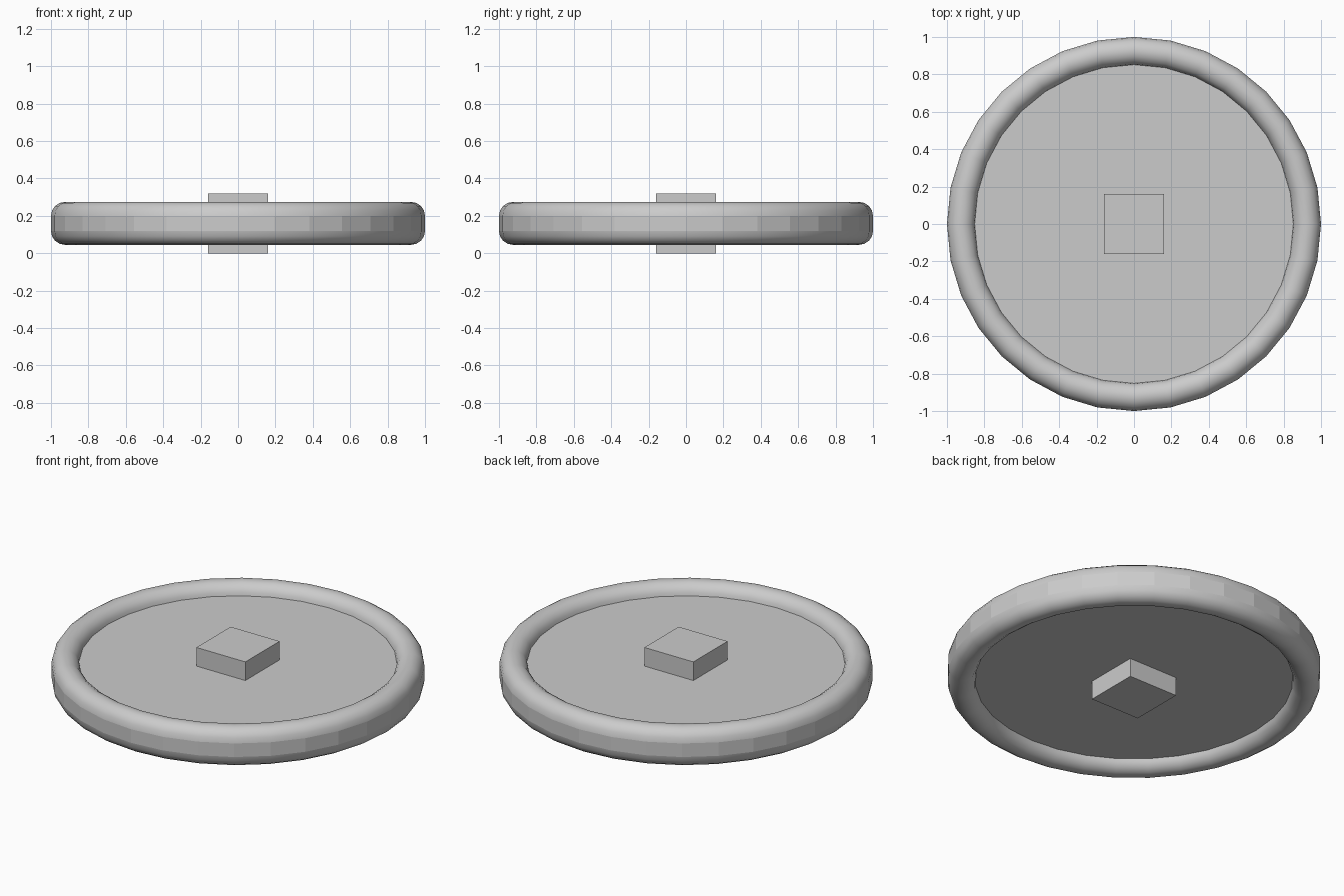
import bpy, bmesh
from math import sin, cos, pi
from mathutils import Vector

if "Cube" in bpy.data.objects:
    bpy.data.objects.remove(bpy.data.objects["Cube"])

SIDES = 32
MID = 0.16            # height of the wheel's middle plane


def new_object(name, bm):
    bmesh.ops.recalc_face_normals(bm, faces=bm.faces)
    mesh = bpy.data.meshes.new(name)
    bm.to_mesh(mesh)
    bm.free()
    obj = bpy.data.objects.new(name, mesh)
    bpy.context.collection.objects.link(obj)
    obj.location.z = MID
    return obj


# Rim: a pill-shaped section swept round 32 sides
def make_rim(centre=0.925, r=0.075, half_height=0.115, steps=8):
    bm = bmesh.new()
    flat = half_height - r
    arc = [i * pi / steps for i in range(steps + 1)]
    profile = [(centre + r * cos(a), flat + r * sin(a)) for a in arc]
    profile += [(centre - r * cos(a), -flat - r * sin(a)) for a in arc]
    rings = []
    for i in range(SIDES):
        a = 2 * pi * i / SIDES
        rings.append([bm.verts.new((p * cos(a), p * sin(a), z)) for p, z in profile])
    n = len(profile)
    for i in range(SIDES):
        r0, r1 = rings[i], rings[(i + 1) % SIDES]
        for j in range(n):
            k = (j + 1) % n
            face = bm.faces.new((r0[j], r1[j], r1[k], r0[k]))
            # rounded parts are smooth, the straight walls stay faceted
            face.smooth = j not in (steps, n - 1)
    return new_object("rim", bm)


# Web: solid disc filling the rim
def make_disc():
    bm = bmesh.new()
    bmesh.ops.create_cone(bm, cap_ends=True, segments=SIDES,
                          radius1=0.855, radius2=0.855, depth=0.1)
    # line the corners up with the rim's corners
    return new_object("wheel_disc", bm)


# Hub: square block passing through the disc
def make_hub():
    bm = bmesh.new()
    bmesh.ops.create_cube(bm, size=1)
    bmesh.ops.scale(bm, vec=Vector((0.32, 0.32, 0.32)), verts=bm.verts)
    return new_object("hub_block", bm)


make_rim()
make_disc()
make_hub()
